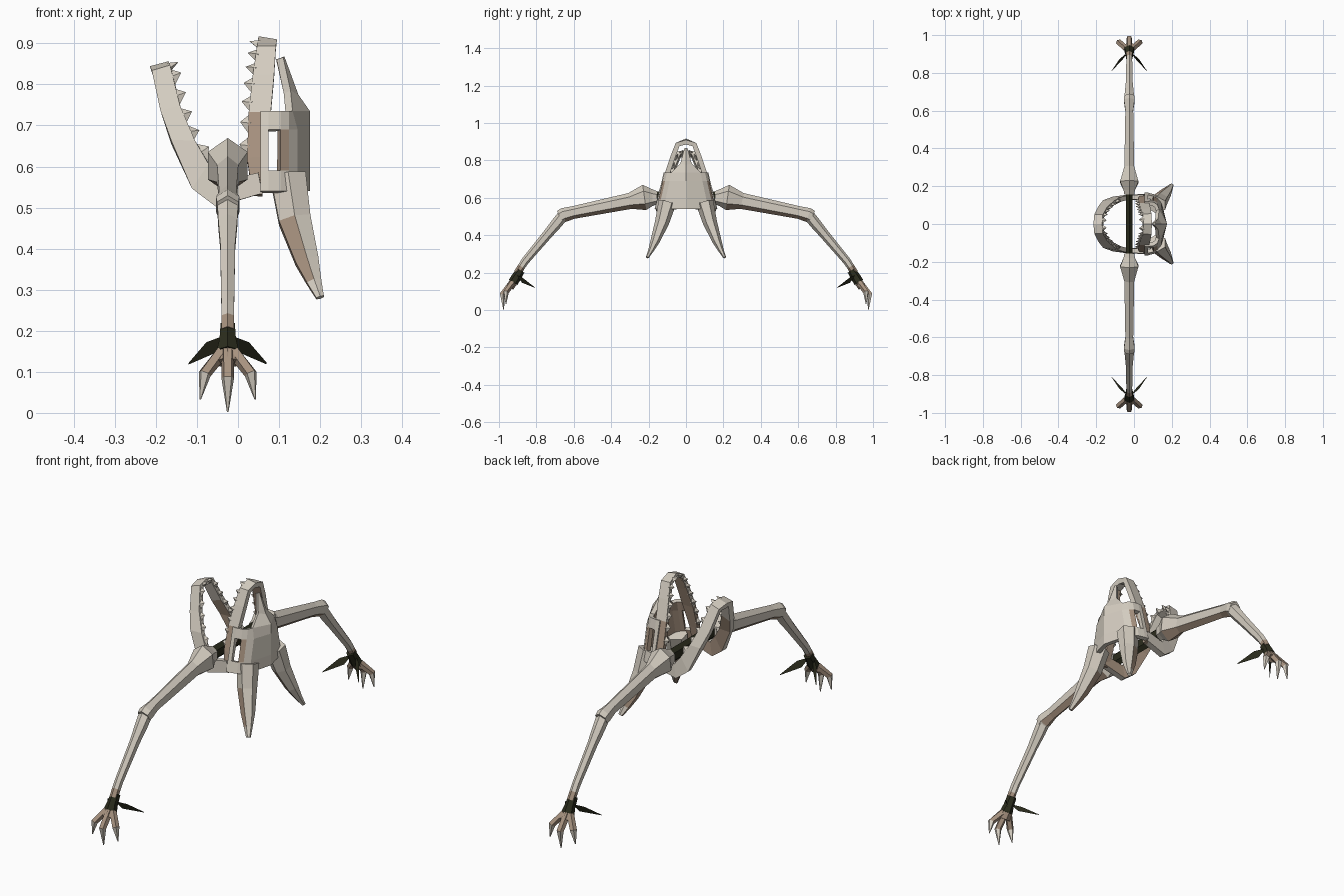
import bpy, bmesh, math
from mathutils import Vector as V

if "Cube" in bpy.data.objects:
    bpy.data.objects.remove(bpy.data.objects["Cube"])


def material(name, col):
    m = bpy.data.materials.new(name)
    m.diffuse_color = (*col, 1)
    m.use_nodes = True
    m.node_tree.nodes["Principled BSDF"].inputs["Base Color"].default_value = m.diffuse_color
    return m


BONE = material("pale bone", (0.66, 0.61, 0.53))
STAIN = material("brown stain", (0.39, 0.29, 0.215))
DARK = material("dark olive cloth", (0.024, 0.025, 0.012))


def finish(name, bm, mats=(BONE, STAIN), rule=None, recalc=True):
    if recalc:
        bmesh.ops.recalc_face_normals(bm, faces=bm.faces)
    bm.normal_update()
    if rule:
        for f in bm.faces:
            f.material_index = int(rule(f.calc_center_median(), f.normal))
    me = bpy.data.meshes.new(name)
    bm.to_mesh(me)
    bm.free()
    for m in mats:
        me.materials.append(m)
    ob = bpy.data.objects.new(name, me)
    bpy.context.collection.objects.link(ob)
    return ob


def skin(bm, rings):
    """Join rings of points with quads and cap both ends."""
    vs = [[bm.verts.new(p) for p in r] for r in rings]
    n = len(vs[0])
    for a, b in zip(vs, vs[1:]):
        for i in range(n):
            j = (i + 1) % n
            bm.faces.new((a[i], a[j], b[j], b[i]))
    bm.faces.new(vs[0])
    bm.faces.new(vs[-1][::-1])


def tube(bm, stations, n=6, s=1):
    """Stations are (x, y, z, half width, half depth); s mirrors across y."""
    P = [V((a[0], a[1] * s, a[2])) for a in stations]
    rings = []
    for i, st in enumerate(stations):
        t = (P[min(i + 1, len(P) - 1)] - P[max(i - 1, 0)]).normalized()
        nn = t.cross(V((1, 0, 0))).normalized() * s
        b = nn.cross(t)
        rings.append([P[i] + b * (math.sin(k * math.tau / n) * st[3])
                      + nn * (math.cos(k * math.tau / n) * st[4]) for k in range(n)])
    skin(bm, rings)


def jaw(name, rows, t, tooth_rows, step, tooth, rule):
    """Rows are (y, outer x, outer z, inner x, inner z) from chin to hinge."""
    full = [(-r[0], *r[1:]) for r in rows[:0:-1]] + rows
    O = [V((r[1], r[0], r[2])) for r in full]
    I = [V((r[3], r[0], r[4])) for r in full]
    M = [(a + b) / 2 for a, b in zip(O, I)]
    bm = bmesh.new()
    rings = []
    for i in range(len(full)):
        tan = M[min(i + 1, len(M) - 1)] - M[max(i - 1, 0)]
        n = tan.cross(I[i] - O[i]).normalized() * (t / 2)
        rings.append([O[i] + n, I[i] + n * 0.8, I[i] - n * 0.8, O[i] - n])
    skin(bm, rings)
    finish(name, bm, rule=rule)
    # broad teeth along the inner edge
    bm = bmesh.new()
    mid = len(rows) - 1
    for i in range(mid - tooth_rows, mid + tooth_rows):
        count = max(1, round((I[i + 1] - I[i]).length / step))
        half = (I[i + 1] - I[i]) / count * 0.5
        for k in range(count):
            f = (k + 0.5) / count
            c = I[i].lerp(I[i + 1], f)
            d = (c - O[i].lerp(O[i + 1], f)).normalized()
            side = half.cross(d).normalized() * 0.012
            base = c - d * 0.006
            vs = [bm.verts.new(p) for p in (base + half, base + side, base - half, base - side)]
            tip = bm.verts.new(c + d * tooth + V((0, 0, .006)))
            bm.faces.new(vs)
            for q in range(4):
                bm.faces.new((vs[q], vs[(q + 1) % 4], tip))
    finish(name + "_teeth", bm)


# lower jaw, standing open towards -x
jaw("lower_jaw", [
    (0, -.21, .83, -.165, .845), (.04, -.207, .825, -.163, .84),
    (.08, -.187, .73, -.14, .745), (.112, -.163, .66, -.105, .66),
    (.13, -.11, .545, -.07, .605), (.138, -.052, .502, -.04, .565),
    (.145, .06, .535, .05, .585)], .03, 4, .046, .02,
    lambda c, n: n.y * c.y < -0.05 and c.z < .7)

# upper jaw arch
jaw("upper_jaw", [
    (0, .092, .897, .048, .907), (.045, .092, .885, .046, .887),
    (.07, .088, .82, .036, .82), (.1, .08, .73, .026, .73),
    (.128, .062, .62, .022, .62), (.147, .06, .53, .035, .53)],
    .026, 4, .046, .02, lambda c, n: c.z < .69 or n.y * c.y < -0.03)

# skull shell: grid of columns with an open eye socket, and a nose bone
bm = bmesh.new()
cols = [(.055, .118, .168), (.074, .119, .166), (.104, .115, .158),
        (.124, .102, .146), (.145, .078, .12), (.175, 0, 0)]
levels = [.54, .59, .69, .735]
for s in (1, -1):
    g = []
    for x, top, bot in cols:
        g.append([bm.verts.new((x - (.012 if x == .145 and z > .7 else 0),
                                s * (bot + (top - bot) * (z - .54) / .195), z)) for z in levels])
    for i in range(5):
        for j in range(3):
            if (i, j) != (1, 1):
                f = bm.faces.new((g[i][j], g[i + 1][j], g[i + 1][j + 1], g[i][j + 1]))
                f.material_index = int((i, j) == (2, 1))
    edge = bm.verts.new((.128, s * .03, .785))
    ridge = bm.verts.new((.147, 0, .775))
    tip_e = bm.verts.new((.11, s * .008, .866))
    tip = bm.verts.new((.113, 0, .868))
    bm.faces.new((g[4][3], g[5][3], ridge, edge))
    bm.faces.new((edge, ridge, tip, tip_e))
bmesh.ops.remove_doubles(bm, verts=bm.verts, dist=.0005)
bmesh.ops.recalc_face_normals(bm, faces=bm.faces)
if sum(f.normal.dot(f.calc_center_median() - V((.06, 0, .65))) for f in bm.faces) < 0:
    bmesh.ops.reverse_faces(bm, faces=bm.faces)
skull = finish("skull_shell", bm, recalc=False)
mod = skull.modifiers.new("bone thickness", 'SOLIDIFY')
mod.thickness, mod.offset = .02, -1
mod.material_offset = 1

# dark bar between the shoulders
bm = bmesh.new()
tube(bm, [(-.025, -.18, .6, .02, .035), (-.025, .18, .6, .02, .035)])
finish("shoulder_bar", bm, (DARK,))

X = -.025
for s, side in ((1, "left"), (-1, "right")):
    # horn, stained along its inner edge
    bm = bmesh.new()
    tube(bm, [(.122, .1, .575, .05, .048), (.138, .128, .47, .045, .038),
              (.168, .165, .37, .033, .025), (.185, .187, .32, .021, .015),
              (.2, .207, .281, .011, .008)], 6, s)
    finish("horn_" + side, bm, rule=lambda c, n: n.x < -.3 and c.z < .5
           and (n.y * s < .3 or .33 < c.z < .45))

    # upper arm with shoulder knob
    bm = bmesh.new()
    tube(bm, [(X, .155, .6, .03, .035), (X, .18, .6, .035, .045), (X, .222, .602, .056, .068),
              (X, .3, .583, .03, .043), (X, .6, .522, .024, .034), (X, .655, .508, .033, .038),
              (X, .673, .498, .03, .036)], 6, s)
    finish("upper_arm_" + side, bm, rule=lambda c, n: n.z < -.3 and .23 < abs(c.y) < .64)

    # forearm
    bm = bmesh.new()
    tube(bm, [(X, .65, .515, .03, .03), (X, .69, .465, .027, .03), (X, .74, .405, .021, .026),
              (X, .86, .262, .018, .021), (X, .88, .232, .018, .02), (X, .9, .2, .018, .02)], 6, s)
    finish("forearm_" + side, bm, rule=lambda c, n: c.z < .235)

    # wrist wrap with two pointed leaves
    bm = bmesh.new()
    tube(bm, [(X, .884, .212, .02, .023), (X, .908, .175, .023, .026), (X, .924, .148, .03, .027)], 6, s)
    for m in (1, -1):
        quad = [V((X + m * a, s * b, c)) for a, b, c in
                ((.012, .905, .185), (.052, .872, .17), (.095, .808, .12), (.03, .878, .148))]
        off = V((0, s * .001, .002))
        skin(bm, [[p - off for p in quad], [p + off for p in quad]])
    finish("wrist_wrap_" + side, bm, (DARK,))

    # clawed fingers: stained knuckles, pale tips
    bm = bmesh.new()
    tube(bm, [(X, .915, .16, .026, .022), (X, .942, .122, .034, .022)], 6, s)
    tube(bm, [(X, .93, .15, .017, .018), (X, .983, .085, .016, .016), (X, .975, .002, .002, .002)], 5, s)
    for m in (1, -1):
        tube(bm, [(X + m * .016, .928, .146, .016, .018), (X + m * .056, .963, .096, .016, .016),
                  (X + m * .067, .963, .033, .002, .002)], 5, s)
    finish("claws_" + side, bm, rule=lambda c, n: c.z > .1)
